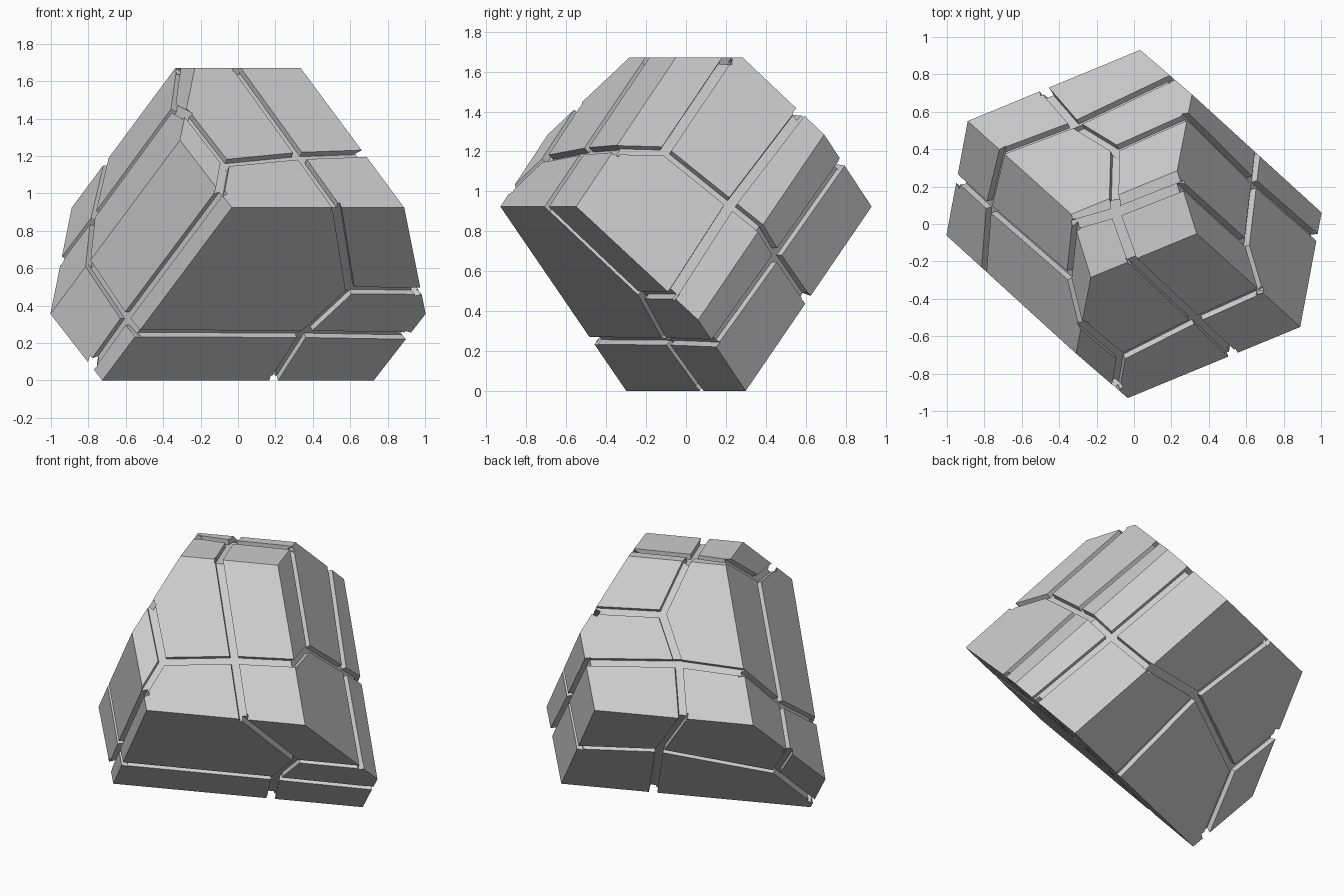
import bpy, bmesh
from mathutils import Vector

if "Cube" in bpy.data.objects:
    bpy.data.objects.remove(bpy.data.objects["Cube"], do_unlink=True)

WIDTH, DEPTH, LIFT, OVERRUN = 0.05, 0.035, 0.06, 0.02

# One grey plastic
grey = bpy.data.materials.new("grey_plastic")
grey.use_nodes = True
tint = (0.6, 0.6, 0.6, 1)
grey.diffuse_color = tint
grey.node_tree.nodes["Principled BSDF"].inputs["Base Color"].default_value = tint


def make_object(name, bm):
    mesh = bpy.data.meshes.new(name)
    bm.normal_update()
    bm.to_mesh(mesh)
    bm.free()
    obj = bpy.data.objects.new(name, mesh)
    bpy.context.collection.objects.link(obj)
    mesh.materials.append(grey)
    return obj


# Facet planes (normal, distance); each side facet repeats half a turn around z
planes = [(Vector((0, 0, 1)), 1.67)]
side_facets = [
    ((0.283, -0.687, 0.669), 1.248),    # upper slope
    ((0.281, -0.681, -0.676), 0),       # lower slope
    ((-0.851, -0.264, 0.455), 1.031),   # upper end
    ((-0.663, -0.749, -0.015), 0.705),  # lower end
]
for (x, y, z), dist in side_facets:
    for turn in (1, -1):
        normal = Vector((turn * x, turn * y, z))
        planes.append((normal.normalized(), dist))

# Faceted body: a block trimmed by every plane
body_bm = bmesh.new()
bmesh.ops.create_cube(body_bm, size=6)
for normal, dist in planes:
    geom = body_bm.verts[:] + body_bm.edges[:] + body_bm.faces[:]
    cut = bmesh.ops.bisect_plane(body_bm, geom=geom, plane_co=normal * dist,
                                 plane_no=normal, clear_outer=True)
    rim = [g for g in cut["geom_cut"] if isinstance(g, bmesh.types.BMEdge)]
    bmesh.ops.contextual_create(body_bm, geom=rim)
bmesh.ops.recalc_face_normals(body_bm, faces=body_bm.faces[:])
body = make_object("faceted_body", body_bm)

# Points where the seams meet each other or cross a body edge
points = dict(
    a=(.33, -.51, 1.2), b=(-.07, -.71, 1.16), c=(.68, -.35, 1.21),
    d=(.53, -.7, .92), e=(-.01, -.19, 1.67), f=(-.28, -.53, 1.42),
    g=(-.1, -.87, 1), h=(-.1, .06, 1.67), i=(-.1, .11, 1.67),
    k=(-.31, 0, 1.67), l=(.28, .21, 1.67), m=(-.32, .54, 1.19),
    n=(-.1, .4, 1.41), o=(-.7, .39, 1.17), p=(.2, .77, 1.14),
    q=(-.48, .72, .92), r=(.3, .57, 1.39), s=(-.78, .09, .87),
    t=(-.34, -.28, 1.45), u=(-.95, .25, .64), v=(-.8, -.25, .62),
    w=(-.6, -.41, .33), x=(-.53, -.47, .25), y=(-.78, -.25, .08),
    z=(.6, -.23, .48), A=(.35, -.1, .25), B=(.98, -.07, .48),
    C=(.19, .08, 0), D=(.91, .14, .24), E=(.63, .22, .93),
    F=(.62, -.1, 1.21), G=(.66, .38, .81), H=(.55, .44, .68),
    I=(.39, .61, .46), J=(-.12, .46, .51), K=(-.73, .08, .38),
)
points = {key: Vector(co) for key, co in points.items()}

# Seam paths running over the facets
paths = ("inmqJCAzdaehin", "gbacFEGHDAxwgb", "bftkhlF", "rnm", "rEBz",
         "pmosvwy", "ustk", "pHIJKu", "Ky")
segments = {tuple(sorted(pair)) for path in paths for pair in zip(path, path[1:])}


def add_groove(bm, start, end):
    """Add one box-shaped cutter lying along the facet shared by both ends."""
    normal, dist = min(planes, key=lambda pl: abs(pl[0].dot(start) - pl[1])
                       + abs(pl[0].dot(end) - pl[1]))
    start = start - normal * (normal.dot(start) - dist)
    end = end - normal * (normal.dot(end) - dist)
    along = (end - start).normalized()
    across = normal.cross(along) * WIDTH / 2
    ends = (start - along * OVERRUN, end + along * OVERRUN)
    verts = [bm.verts.new(base + across * side + normal * height)
             for base in ends for side in (-1, 1) for height in (-DEPTH, LIFT)]
    bmesh.ops.convex_hull(bm, input=verts)


# Groove cutters
cutter_bm = bmesh.new()
for first, second in sorted(segments):
    add_groove(cutter_bm, points[first], points[second])
bmesh.ops.recalc_face_normals(cutter_bm, faces=cutter_bm.faces[:])
cutter = make_object("seam_cutter", cutter_bm)
cutter.hide_render = True

# Carve the seams, then drop the cutter
carve = body.modifiers.new("seams", "BOOLEAN")
carve.operation = "DIFFERENCE"
carve.solver = "EXACT"
carve.use_self = True
carve.object = cutter
bpy.context.view_layer.objects.active = body
body.select_set(True)
bpy.ops.object.modifier_apply(modifier=carve.name)
bpy.data.objects.remove(cutter, do_unlink=True)
